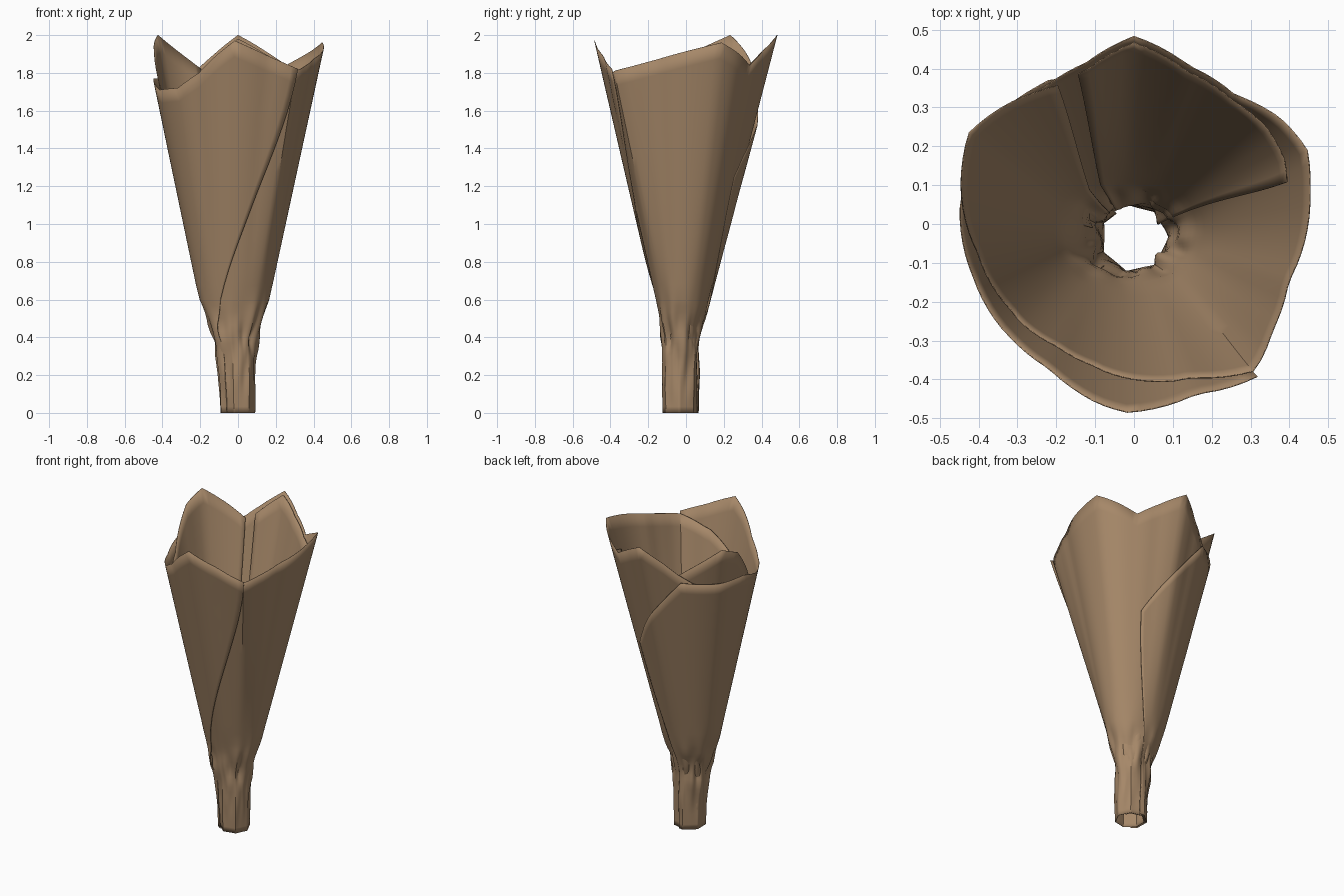
import bpy, bmesh, math
from mathutils import Vector, noise

if "Cube" in bpy.data.objects:
    bpy.data.objects.remove(bpy.data.objects["Cube"])

paper = bpy.data.materials.new("kraft_paper")
paper.diffuse_color = (0.38, 0.245, 0.14, 1)
paper.use_nodes = True
paper.node_tree.nodes["Principled BSDF"].inputs["Base Color"].default_value = paper.diffuse_color

# Outline of the wrap at z = 2, as points in plan view
OUTLINE = [(.475, .08), (.46, .2), (.40, .29), (.29, .365), (.15, .43), (0, .487),
           (-.13, .44), (-.27, .385), (-.44, .24), (-.472, .11), (-.485, .02), (-.46, -.15),
           (-.36, -.32), (-.24, -.40), (-.09, -.475), (-.01, -.485), (.17, -.455),
           (.35, -.425), (.395, -.3), (.43, -.16)]
POLAR = sorted((math.degrees(math.atan2(y, x)) % 360, math.hypot(x, y)) for x, y in OUTLINE)
POLAR = [(POLAR[-1][0] - 360, POLAR[-1][1])] + POLAR + [(POLAR[0][0] + 360, POLAR[0][1])]

# Lower rings: height, centre x, centre y, radius x, radius y
RINGS = [(0, 0, -.035, .092, .093), (.2, -.003, -.035, .1, .098),
         (.38, -.01, -.035, .11, .1), (.6, -.015, -.022, .185, .143)]


def interp(table, x):
    for (a, p), (b, q) in zip(table, table[1:]):
        if x <= b:
            return p + (q - p) * (x - a) / (b - a)
    return table[-1][1]


def ring_point(ang, ring, sides):
    z, cx, cy, rx, ry = ring
    a = math.radians(ang)
    step = 2 * math.pi / 7
    poly = math.cos(step / 2) / math.cos(a % step - step / 2)
    k = 1 + (poly * 1.04 - 1) * sides
    return Vector((cx + rx * k * math.cos(a), cy + ry * k * math.sin(a)))


def surface(ang, z, off):
    """Point on the shared wrap form at an angle and height."""
    a = math.radians(ang)
    d = Vector((math.cos(a), math.sin(a)))
    if z >= .6:
        low = ring_point(ang, RINGS[3], 0)
        p = low.lerp(d * interp(POLAR, ang % 360), (z - .6) / 1.4)
    else:
        for r0, r1 in zip(RINGS, RINGS[1:]):
            if z <= r1[0]:
                t = (z - r0[0]) / (r1[0] - r0[0])
                p = ring_point(ang, r0, 1).lerp(ring_point(ang, r1, 0 if r1[0] == .6 else 1), t)
                break
    # crumples around the neck
    amp = .028 * math.exp(-((z - .43) / .14) ** 2) + .008 * (z < .4) * min(1, z * 6)
    n = noise.noise(Vector((d.x * 2.4, d.y * 2.4, z * 6 + ang / 900)))
    p = p + d * (off + amp * n)
    return (p.x, p.y, z)


def sheet(name, rim, shift0, shift1, off0, off1):
    """Wrapped sheet: rim = (angle, height) points; shifts slant its side edges."""
    cols = []
    for (a0, z0), (a1, z1) in zip(rim, rim[1:]):
        n = max(2, round(abs(a1 - a0) / 4))
        cols += [(a0 + (a1 - a0) * i / n, z0 + (z1 - z0) * i / n) for i in range(n)]
    cols.append(rim[-1])
    bm = bmesh.new()
    grid = []
    for a, top in cols:
        u = (a - rim[0][0]) / (rim[-1][0] - rim[0][0])
        shift = shift0 + (shift1 - shift0) * u
        heights = [.6 * j / 18 for j in range(18)] + [.6 + (top - .6) * j / 16 for j in range(17)]
        col = []
        for z in heights:
            s = min(1, max(0, (z - .45) / (top - .45)))
            off = (off0 + (off1 - off0) * u) * (.5 + .5 * s)
            col.append(bm.verts.new(surface(a + shift * (1 - s) ** 2, z, off)))
        grid.append(col)
    for c0, c1 in zip(grid, grid[1:]):
        for j in range(len(c0) - 1):
            bm.faces.new((c0[j], c1[j], c1[j + 1], c0[j + 1]))
    # make faces point outwards
    bm.normal_update()
    if sum(f.normal.dot(Vector((*f.calc_center_median().xy, 0))) for f in bm.faces) < 0:
        bmesh.ops.reverse_faces(bm, faces=bm.faces)
    me = bpy.data.meshes.new(name)
    bm.to_mesh(me)
    bm.free()
    ob = bpy.data.objects.new(name, me)
    bpy.context.collection.objects.link(ob)
    me.materials.append(paper)
    sol = ob.modifiers.new("thickness", "SOLIDIFY")
    sol.thickness = .003
    bpy.ops.object.select_all(action="DESELECT")
    ob.select_set(True)
    bpy.context.view_layer.objects.active = ob
    bpy.ops.object.shade_smooth_by_angle(angle=math.radians(35))


# Outer sheet: front, left side and lower back
sheet("outer_sheet",
      [(-51, 1.82), (-92, 1.97), (-103, 1.9), (-118, 1.8), (-137, 1.72), (-162, 1.71),
       (-186, 1.77), (-214, 1.77), (-240, 1.78), (-270, 1.52), (-300, 1.25)],
      -80, 25, .006, .018)

# Main sheet: left peak, inside front, right side and back peak
sheet("main_sheet",
      [(118, 1.82), (151, 2.0), (167, 1.94), (190, 1.7), (215, 1.6), (255, 1.6), (285, 1.75),
       (309, 1.81), (383, 1.96), (413, 1.84), (450, 2.0), (478, 1.83), (500, 1.72), (525, 1.6)],
      8, 0, -.016, 0)

# Inner flap tucked behind the right-hand side
sheet("inner_flap", [(16, 1.74), (52, 1.83), (90, 1.98), (110, 1.85)], 12, 5, -.02, -.012)
